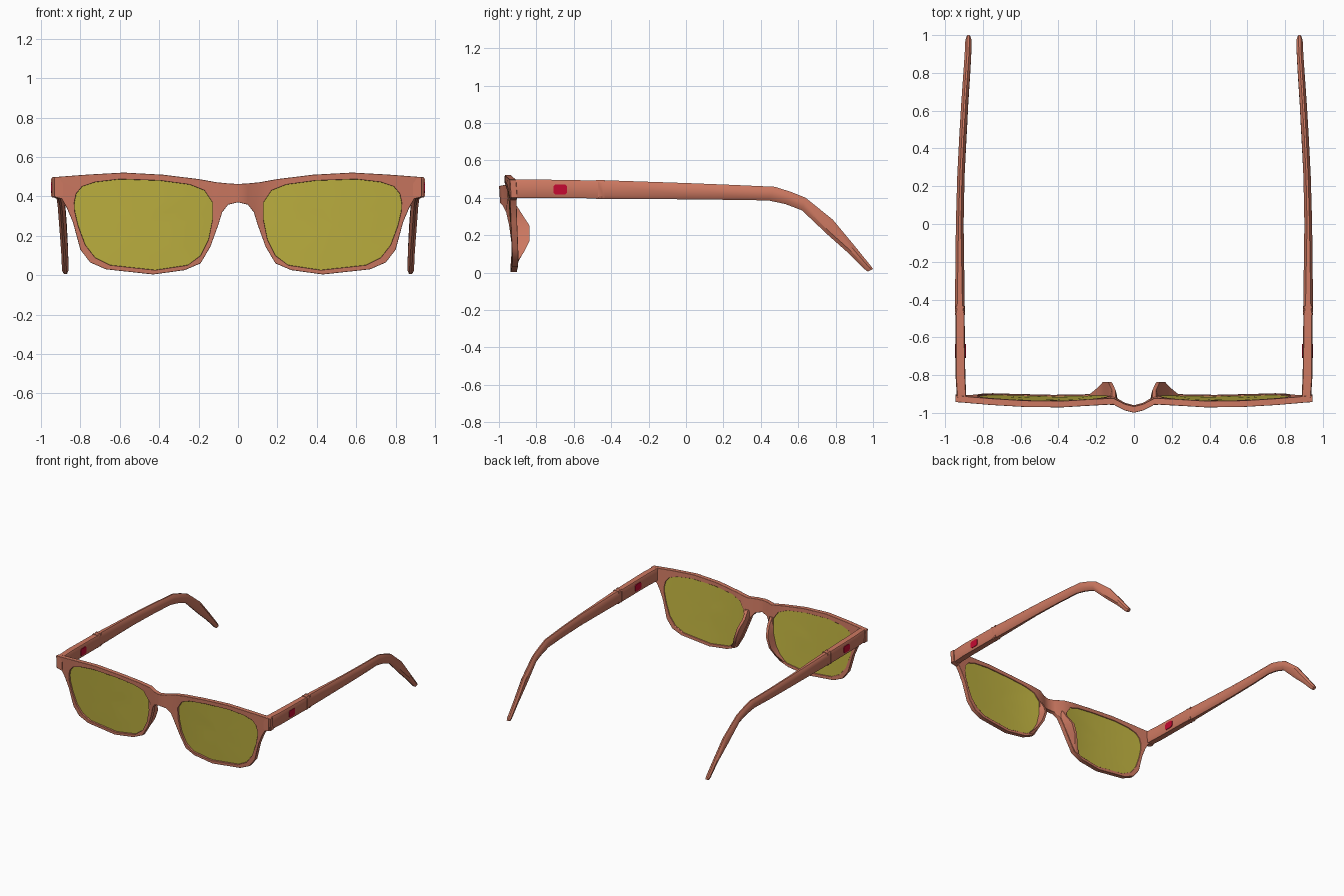
import bpy, bmesh, math
from mathutils import Vector

if "Cube" in bpy.data.objects:
    bpy.data.objects.remove(bpy.data.objects["Cube"], do_unlink=True)


def material(name, rgb):
    m = bpy.data.materials.new(name)
    m.diffuse_color = (*rgb, 1)
    m.use_nodes = True
    b = m.node_tree.nodes["Principled BSDF"]
    b.inputs["Base Color"].default_value = (*rgb, 1)
    b.inputs["Roughness"].default_value = 0.5
    return m


FRAME = material("salmon frame", (0.61, 0.19, 0.12))
LENS = material("olive yellow lens", (0.52, 0.445, 0.052))
RED = material("red badge", (0.56, 0.003, 0.032))


def finish(bm, name, mat, angle=35, bevel=0):
    """Turn a +x half into a mirrored, smooth-shaded object."""
    bmesh.ops.recalc_face_normals(bm, faces=bm.faces)
    me = bpy.data.meshes.new(name)
    bm.to_mesh(me)
    bm.free()
    me.materials.append(mat)
    ob = bpy.data.objects.new(name, me)
    bpy.context.collection.objects.link(ob)
    bpy.ops.object.select_all(action='DESELECT')
    ob.select_set(True)
    bpy.context.view_layer.objects.active = ob
    bpy.ops.object.shade_smooth_by_angle(angle=math.radians(angle))
    ob.modifiers.new("mirror", 'MIRROR')
    if bevel:
        b = ob.modifiers.new("bevel", 'BEVEL')
        b.width, b.segments = bevel, 2
        b.limit_method, b.angle_limit = 'ANGLE', math.radians(50)
    return ob


def thicken(bm, depth):
    """Extrude a sheet backwards along y."""
    r = bmesh.ops.extrude_face_region(bm, geom=list(bm.faces), use_keep_orig=True)
    vs = [g for g in r["geom"] if isinstance(g, bmesh.types.BMVert)]
    bmesh.ops.translate(bm, verts=vs, vec=(0, depth, 0))


def loft(bm, sections):
    rings = [[bm.verts.new(p) for p in s] for s in sections]
    n = len(rings[0])
    for a, b in zip(rings, rings[1:]):
        for i in range(n):
            bm.faces.new((a[i], a[(i + 1) % n], b[(i + 1) % n], b[i]))
    bm.faces.new(rings[0])
    bm.faces.new(rings[-1])


# Plan curve of the front face, leaning back towards the bottom
PLAN = [(0, -1.0), (0.05, -0.987), (0.12, -0.95), (0.25, -0.964), (0.4, -0.969),
        (0.6, -0.965), (0.8, -0.953), (0.95, -0.94)]


def front_y(x, z):
    for (x0, y0), (x1, y1) in zip(PLAN, PLAN[1:]):
        if x <= x1:
            y = y0 + (y1 - y0) * (x - x0) / (x1 - x0)
            break
    return y + 0.065 * (0.47 - z)


def on_front(p, back=0):
    return (p[0], front_y(*p) + back, p[1])


# Outer and inner outline of one rim, starting at the inner top
OUTER = [(.11, .472), (.20, .488), (.38, .51), (.58, .521), (.76, .511), (.945, .497),
         (.945, .40), (.895, .388), (.87, .345), (.838, .27), (.80, .13), (.75, .065),
         (.67, .03), (.43, .004), (.27, .026), (.19, .06), (.14, .145), (.10, .255), (.08, .32)]
INNER = [(.17, .43), (.245, .46), (.395, .48), (.60, .487), (.725, .472), (.79, .45),
         (.82, .415), (.83, .37), (.828, .325), (.81, .25), (.775, .155), (.725, .09),
         (.65, .052), (.42, .027), (.255, .052), (.19, .10), (.15, .18), (.13, .28), (.13, .37)]

# Front frame: rim ring plus half a bridge, mirrored
bm = bmesh.new()
o = [bm.verts.new(on_front(p)) for p in OUTER]
i_ = [bm.verts.new(on_front(p)) for p in INNER]
n = len(o)
for k in range(n):
    j = (k + 1) % n
    bm.faces.new((o[k], o[j], i_[j], i_[k]))
b = [bm.verts.new(on_front(p)) for p in [(.05, .466), (.05, .358), (0, .463), (0, .37)]]
bm.faces.new((o[0], b[0], b[1], o[-1]))
bm.faces.new((b[0], b[2], b[3], b[1]))
thicken(bm, 0.034)
bmesh.ops.delete(bm, geom=[f for f in bm.faces if all(v.co.x < 1e-4 for v in f.verts)],
                 context='FACES_ONLY')
finish(bm, "front_frame", FRAME, 40, 0.006)

# Lenses: concentric rings following the curve of the front
bm = bmesh.new()
c = Vector((0.48, 0.26))
rings = []
for s in (1.005, 0.7, 0.35):
    rings.append([bm.verts.new(on_front(c + (Vector(p) - c) * s, 0.015)) for p in INNER])
mid = bm.verts.new(on_front(c, 0.015))
for k in range(n):
    j = (k + 1) % n
    for a, d in zip(rings, rings[1:]):
        bm.faces.new((a[k], a[j], d[j], d[k]))
    bm.faces.new((rings[-1][k], rings[-1][j], mid))
thicken(bm, 0.012)
finish(bm, "lenses", LENS, 40)

# Nose pads: wedges behind the inner rims (z, inner x, outer x, tip x, tip y)
PADS = [(.375, .085, .13, .105, -.918), (.315, .084, .132, .105, -.88),
        (.25, .104, .137, .125, -.838), (.17, .135, .158, .152, -.838),
        (.11, .163, .192, .18, -.868), (.055, .20, .245, .225, -.905)]
bm = bmesh.new()
loft(bm, [[(xi, front_y(xi, z) + .015, z), (xi + .008, (front_y(xi, z) + ty) / 2 + .02, z),
           (tx - .008, ty, z), (tx + .012, ty + .002, z),
           (xo, front_y(xo, z) + .025, z)] for z, xi, xo, tx, ty in PADS])
finish(bm, "nose_pads", FRAME, 40)

# Temple arms: chamfered sections
# (top y, top z, bottom y, bottom z, inner x, outer x, chamfer)
FRONT_ARM = [(-.945, .497, -.945, .40, .888, .932, .004), (-.91, .499, -.91, .40, .888, .938, .004),
             (-.80, .498, -.80, .40, .893, .945, .004), (-.455, .492, -.455, .397, .897, .945, .004)]
REAR_ARM = [(-.475, .495, -.475, .395, .896, .946, .005), (-.44, .494, -.44, .395, .896, .948, .012),
            (0, .479, 0, .392, .902, .943, .014), (.25, .469, .25, .389, .897, .936, .014),
            (.475, .459, .44, .386, .887, .925, .014), (.56, .432, .53, .367, .882, .92, .014),
            (.64, .40, .62, .333, .878, .915, .014), (.785, .283, .755, .205, .869, .905, .013),
            (.90, .145, .873, .10, .862, .897, .012), (.985, .04, .955, .018, .86, .893, .01),
            (1.0, .02, .972, .006, .866, .886, .005)]


def arm_section(yt, zt, yb, zb, xi, xo, ch):
    top, bot = Vector((0, yt, zt)), Vector((0, yb, zb))
    d = (bot - top).normalized() * min(ch * 1.5, (bot - top).length * .35)
    pts = [(xi + ch, top), (xo - ch, top), (xo, top + d), (xo, bot - d),
           (xo - ch, bot), (xi + ch, bot), (xi, bot - d), (xi, top + d)]
    return [(x, p.y, p.z) for x, p in pts]


for name, rows in (("temple_hinge_blocks", FRONT_ARM), ("temple_arms", REAR_ARM)):
    bm = bmesh.new()
    loft(bm, [arm_section(*r) for r in rows])
    finish(bm, name, FRAME, 35)

# Raised joint ribs on the temples
bm = bmesh.new()
for y in (-.482, -.447):
    loft(bm, [arm_section(y + d, .4965, y + d, .3945, .895, .9485, .006) for d in (0, .012)])
finish(bm, "joint_ribs", FRAME, 35)

# Red badges: thin rounded plates, outside and inside of each temple
SHAPE = [(sy * a, sz * c2) for sy, sz, flip in ((1, 1, 0), (-1, 1, 1), (-1, -1, 0), (1, -1, 1))
         for a, c2 in (((.037, .017), (.027, .027)) if not flip else ((.027, .027), (.037, .017)))]
bm = bmesh.new()
for x0, x1 in ((.941, .9485), (.890, .8975)):
    loft(bm, [[(x, -.672 + y, .444 + z) for y, z in SHAPE] for x in (x0, x1)])
finish(bm, "red_badges", RED, 30)
